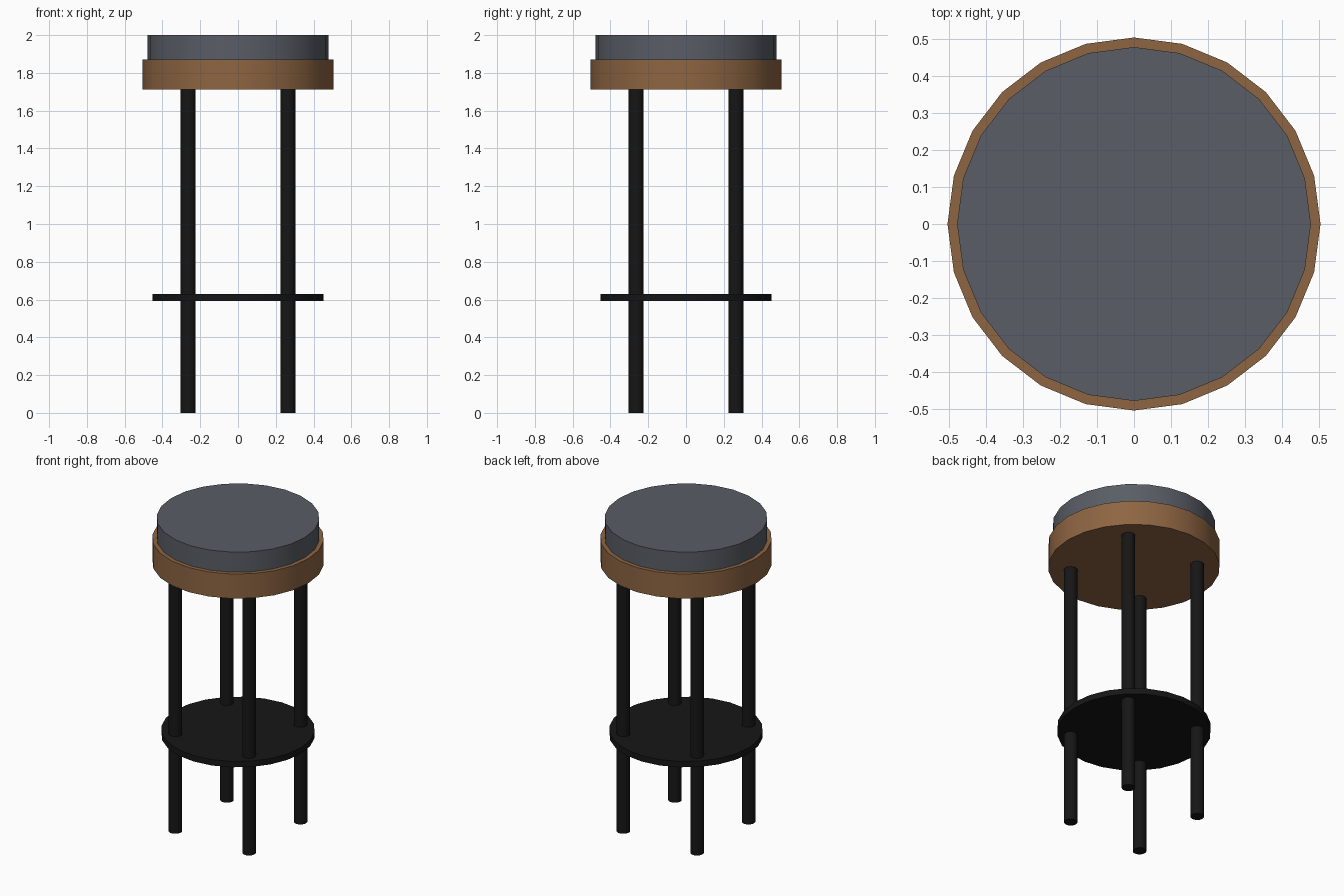
import bpy
import math

if "Cube" in bpy.data.objects:
    bpy.data.objects.remove(bpy.data.objects["Cube"])


def material(name, color):
    m = bpy.data.materials.new(name)
    m.diffuse_color = (*color, 1)
    m.use_nodes = True
    m.node_tree.nodes["Principled BSDF"].inputs["Base Color"].default_value = m.diffuse_color
    return m


def cylinder(name, radius, z0, z1, mat, sides=24, x=0, y=0):
    bpy.ops.mesh.primitive_cylinder_add(
        vertices=sides, radius=radius, depth=z1 - z0,
        location=(x, y, (z0 + z1) / 2))
    ob = bpy.context.object
    ob.name = name
    ob.data.materials.append(mat)
    bpy.ops.object.shade_smooth_by_angle(angle=math.radians(30))
    return ob


wood = material("wood", (0.27, 0.13, 0.055))
fabric = material("grey_fabric", (0.10, 0.11, 0.13))
metal = material("black_metal", (0.008, 0.008, 0.008))

# Padded top and wooden seat base
cylinder("cushion", 0.479, 1.87, 2.0, fabric)
cylinder("seat_base", 0.505, 1.711, 1.87, wood)

# Solid round footrest
cylinder("footrest", 0.452, 0.592, 0.63, metal)

# Four straight legs
for side, sx in (("left", -1), ("right", 1)):
    for end, sy in (("front", -1), ("back", 1)):
        cylinder(f"{end}_{side}_leg", 0.04, 0, 1.711, metal, 24,
                 sx * 0.264, sy * 0.264)
